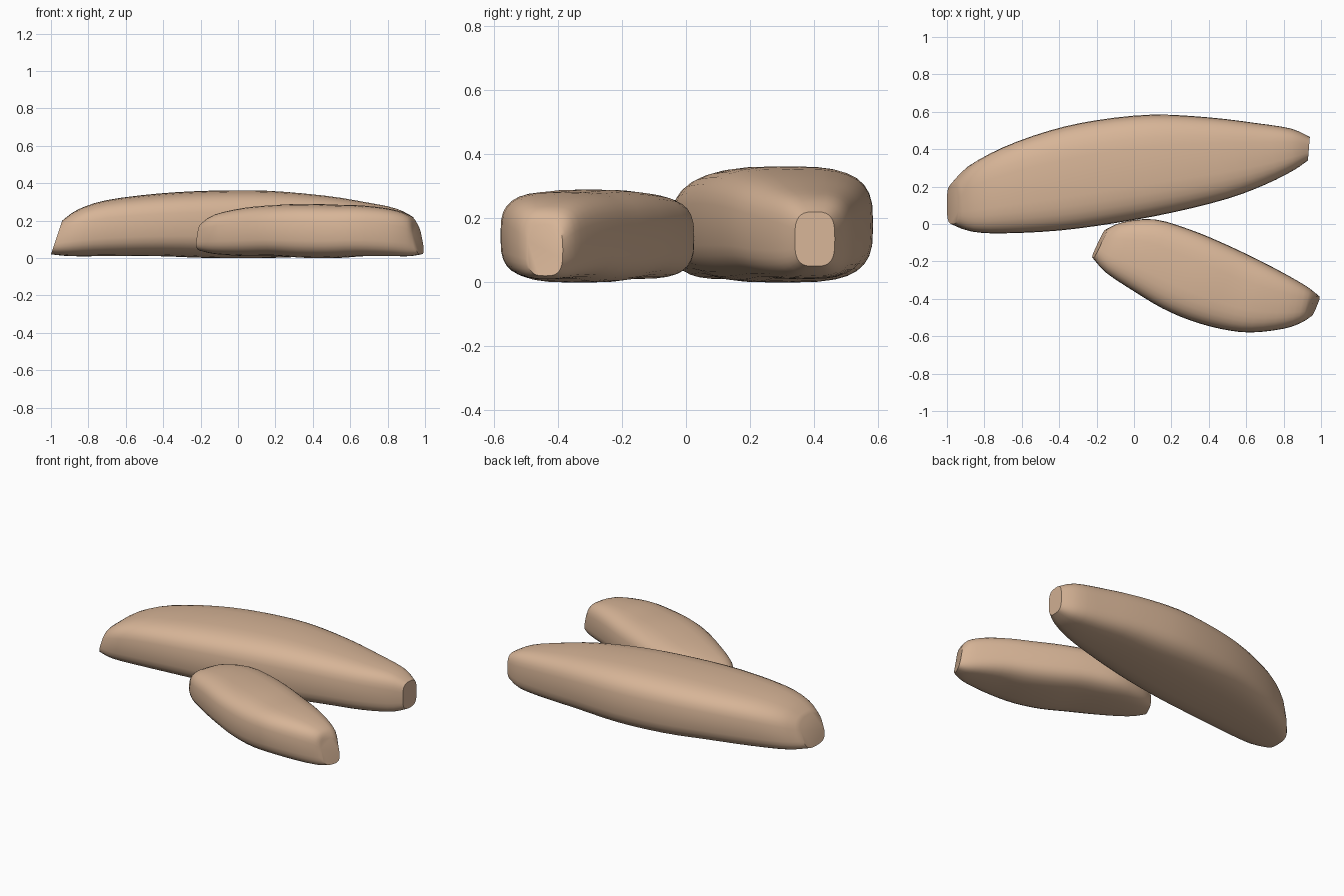
import bpy
import bmesh
import math
from mathutils import Vector

default_cube = bpy.data.objects.get("Cube")
if default_cube:
    bpy.data.objects.remove(default_cube, do_unlink=True)

# Single warm clay colour
clay = bpy.data.materials.new("warm_tan")
clay.use_nodes = True
clay.diffuse_color = (0.68, 0.46, 0.31, 1)
clay.node_tree.nodes["Principled BSDF"].inputs["Base Color"].default_value = clay.diffuse_color

SIDES = 32
STEPS = 3


def signed_power(value, power):
    return math.copysign(abs(value) ** power, value)


def spline(rows, index, t):
    """Catmull-Rom blend between two neighbouring stations."""
    last = len(rows) - 1
    a, b, c, d = (rows[min(max(index + k, 0), last)] for k in (-1, 0, 1, 2))
    return [q + t / 2 * (r - p + t * (2 * p - 5 * q + 4 * r - s + t * (3 * (q - r) + s - p)))
            for p, q, r, s in zip(a, b, c, d)]


def section(bm, station, squareness):
    """Rounded-box ring spanning a back edge point and a front edge point."""
    back_x, back_y, front_x, front_y, low, high, lean = station
    back, front = Vector((back_x, back_y, 0)), Vector((front_x, front_y, 0))
    middle, half = (back + front) / 2, (back - front) / 2
    ring = []
    for i in range(SIDES):
        angle = math.tau * i / SIDES
        across = signed_power(math.cos(angle), 2 / squareness)
        up = signed_power(math.sin(angle), 2 / squareness)
        point = middle + half * across
        point.x += lean * up
        point.z = (low + high) / 2 + (high - low) / 2 * up
        ring.append(bm.verts.new(point))
    return ring


def make_loaf(name, stations, squareness):
    bm = bmesh.new()
    rows = [spline(stations, i, k / STEPS)
            for i in range(len(stations) - 1) for k in range(STEPS)]
    rows.append(stations[-1])
    rings = [section(bm, row, squareness) for row in rows]
    for ring, following in zip(rings, rings[1:]):
        for i in range(SIDES):
            j = (i + 1) % SIDES
            bm.faces.new((ring[i], ring[j], following[j], following[i]))
    bm.faces.new(rings[0])
    bm.faces.new(rings[-1])
    bmesh.ops.recalc_face_normals(bm, faces=bm.faces)
    mesh = bpy.data.meshes.new(name)
    bm.to_mesh(mesh)
    bm.free()
    mesh.materials.append(clay)
    loaf = bpy.data.objects.new(name, mesh)
    bpy.context.collection.objects.link(loaf)
    bpy.ops.object.select_all(action="DESELECT")
    loaf.select_set(True)
    bpy.context.view_layer.objects.active = loaf
    bpy.ops.object.shade_smooth_by_angle(angle=math.radians(40))


# Stations: back edge x, y, front edge x, y, bottom, top, lean of the slice
make_loaf("large_loaf", [
    (-.97, .21, -.97, 0, .02, .2, .03),
    (-.88, .31, -.87, -.04, .01, .26, .02),
    (-.7, .41, -.7, -.05, .01, .31, 0),
    (-.45, .5, -.4, -.035, .01, .345, 0),
    (-.2, .555, -.1, .005, 0, .36, 0),
    (.1, .585, .2, .06, 0, .36, 0),
    (.4, .57, .5, .135, .01, .335, 0),
    (.65, .54, .7, .21, .01, .3, 0),
    (.84, .51, .85, .285, .02, .265, 0),
    (.94, .465, .93, .34, .05, .22, 0),
], 3.2)

make_loaf("small_loaf", [
    (-.15, -.03, -.22, -.18, .04, .19, .01),
    (-.06, .01, -.15, -.26, .02, .235, 0),
    (.11, .025, 0, -.36, .01, .27, 0),
    (.3, -.03, .15, -.45, .01, .285, 0),
    (.46, -.095, .3, -.515, 0, .29, 0),
    (.6, -.16, .46, -.56, 0, .285, 0),
    (.73, -.225, .62, -.58, .01, .28, 0),
    (.85, -.29, .8, -.56, .01, .26, 0),
    (.94, -.345, .9, -.525, .01, .225, 0),
    (.985, -.385, .94, -.495, .02, .18, -.015),
], 3.2)
